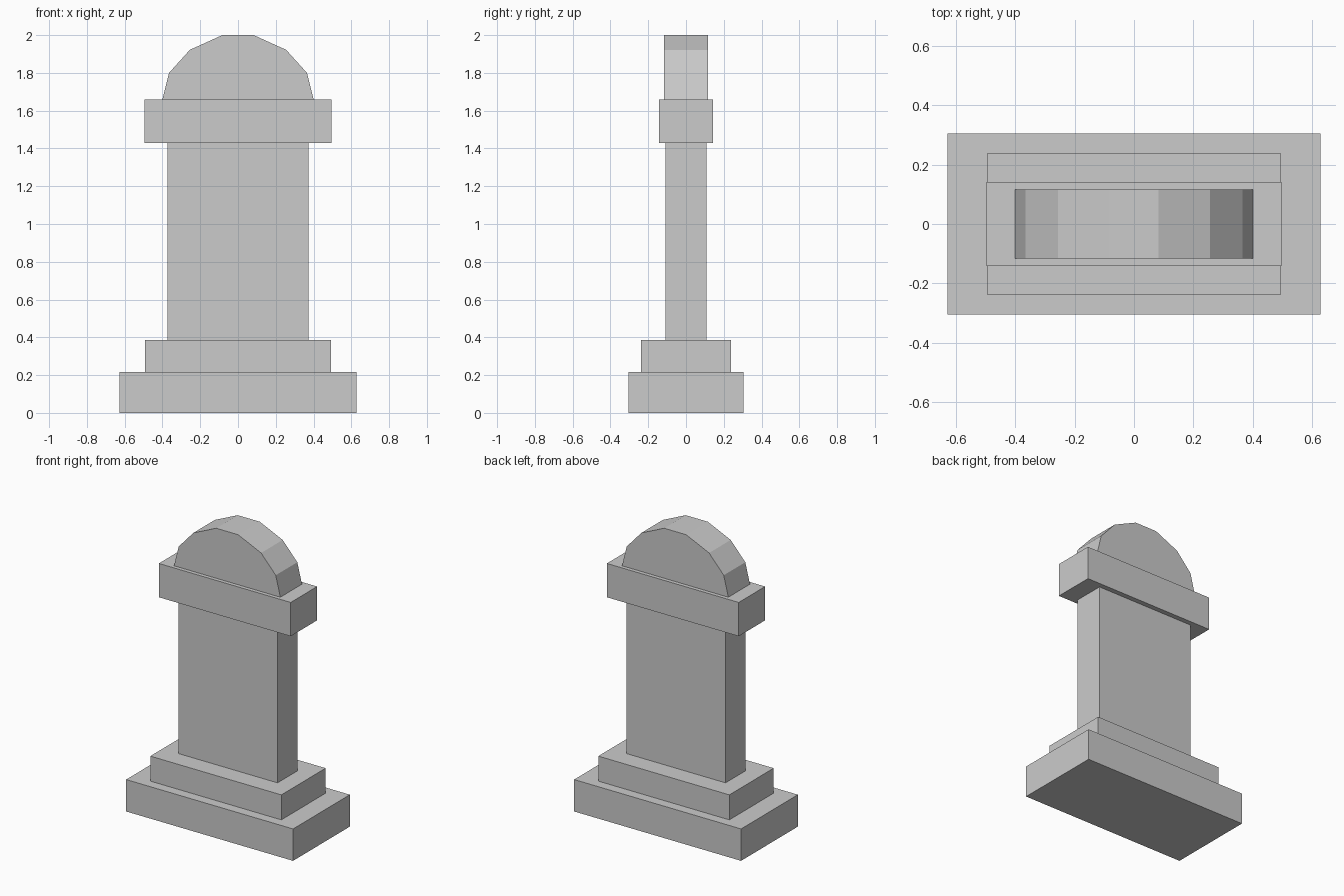
import bpy
import bmesh

if "Cube" in bpy.data.objects:
    bpy.data.objects.remove(bpy.data.objects["Cube"])


def extrude_profile(name, profile, half_depth):
    """Extrude an x-z outline symmetrically along y."""
    bm = bmesh.new()
    face = bm.faces.new([bm.verts.new((x, -half_depth, z)) for x, z in profile])
    result = bmesh.ops.extrude_face_region(bm, geom=[face])
    verts = [g for g in result["geom"] if isinstance(g, bmesh.types.BMVert)]
    bmesh.ops.translate(bm, verts=verts, vec=(0, 2 * half_depth, 0))
    bmesh.ops.recalc_face_normals(bm, faces=bm.faces)
    mesh = bpy.data.meshes.new(name)
    bm.to_mesh(mesh)
    bm.free()
    obj = bpy.data.objects.new(name, mesh)
    bpy.context.collection.objects.link(obj)
    return obj


def block(name, half_x, half_y, z0, z1):
    outline = [(-half_x, z0), (half_x, z0), (half_x, z1), (-half_x, z1)]
    return extrude_profile(name, outline, half_y)


# Stepped base, slab and cap
block("base_plinth", 0.628, 0.305, 0.0, 0.217)
block("upper_step", 0.493, 0.238, 0.217, 0.387)
block("main_slab", 0.373, 0.108, 0.387, 1.43)
block("cap_block", 0.496, 0.142, 1.43, 1.66)

# Faceted arch on top, right half mirrored to the left
right = [(0.40, 1.66), (0.365, 1.80), (0.255, 1.922), (0.083, 2.0)]
left = [(-x, z) for x, z in reversed(right)]
extrude_profile("arched_top", right + left, 0.116)
